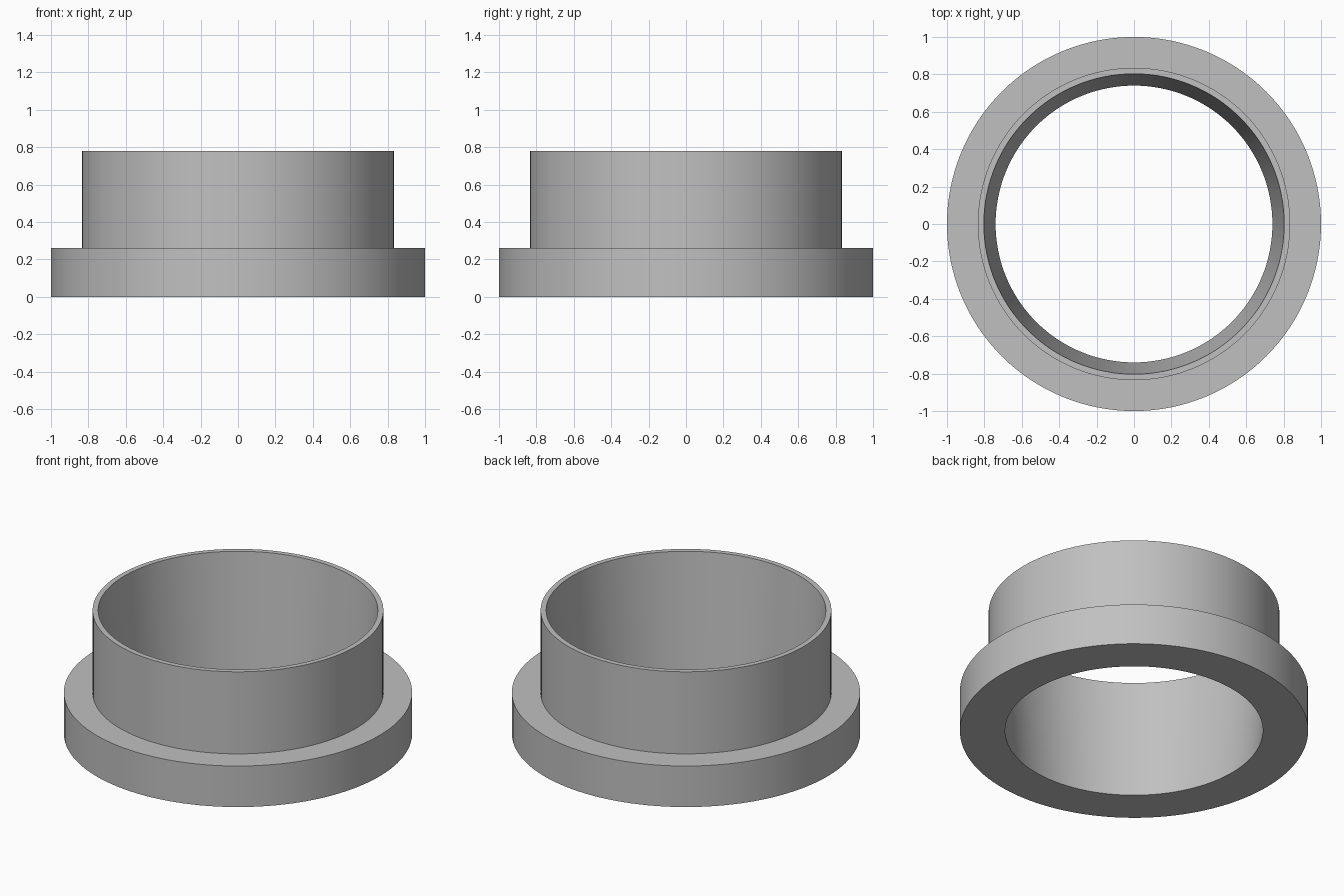
import bpy
import bmesh
from math import radians, tau
from mathutils import Matrix

cube = bpy.data.objects.get("Cube")
if cube:
    bpy.data.objects.remove(cube, do_unlink=True)

SEGMENTS = 128

# Single plain grey
grey = bpy.data.materials.new("plain_grey")
grey.use_nodes = True
colour = (0.53, 0.53, 0.53, 1.0)
grey.diffuse_color = colour
grey.node_tree.nodes["Principled BSDF"].inputs["Base Color"].default_value = colour


def revolve(name, profile):
    """Spin a closed (radius, height) profile around z into a solid ring."""
    bm = bmesh.new()
    rings = []
    for i in range(SEGMENTS):
        turn = Matrix.Rotation(tau * i / SEGMENTS, 3, "Z")
        rings.append([bm.verts.new((r, 0, z)) for r, z in profile])
        bmesh.ops.rotate(bm, verts=rings[-1], matrix=turn)
    count = len(profile)
    for i, ring in enumerate(rings):
        after = rings[(i + 1) % SEGMENTS]
        for j in range(count):
            k = (j + 1) % count
            bm.faces.new((ring[j], after[j], after[k], ring[k]))
    bmesh.ops.recalc_face_normals(bm, faces=bm.faces)
    mesh = bpy.data.meshes.new(name)
    bm.to_mesh(mesh)
    bm.free()
    mesh.materials.append(grey)
    obj = bpy.data.objects.new(name, mesh)
    bpy.context.collection.objects.link(obj)
    return obj


# Flange, collar and tapered bore as one stepped profile
collar = revolve("flanged_collar", [
    (0.74, 0.0), (1.0, 0.0),        # underside
    (1.0, 0.26), (0.835, 0.26),     # flange rim and ledge
    (0.835, 0.78), (0.803, 0.78),   # collar wall and lip
])

bpy.ops.object.select_all(action="DESELECT")
collar.select_set(True)
bpy.context.view_layer.objects.active = collar
bpy.ops.object.shade_smooth_by_angle(angle=radians(30))
